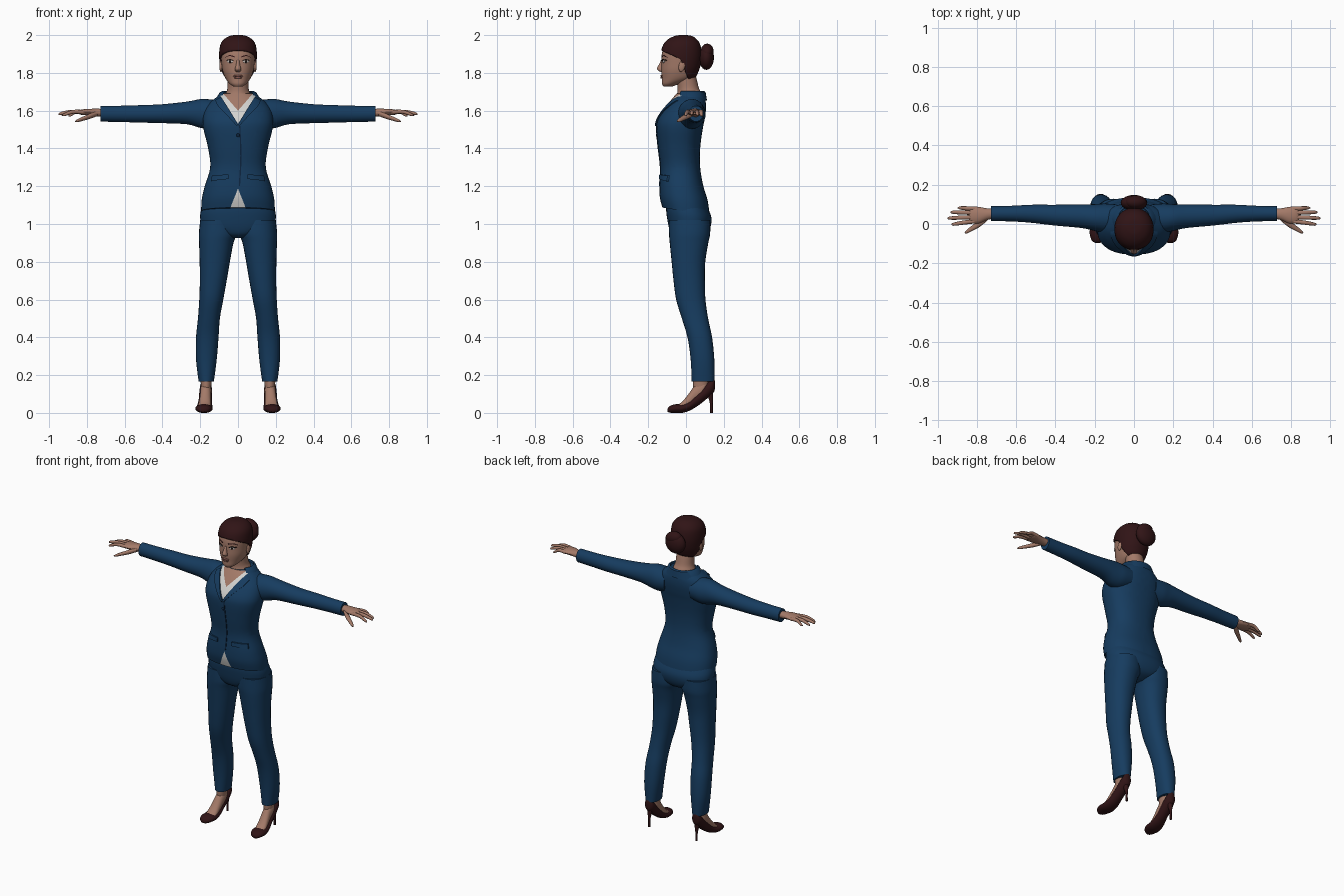
import bpy, bmesh, math
from mathutils import Vector

def colour(name, rgb):
    m = bpy.data.materials.new(name)
    m.diffuse_color = (*rgb, 1)
    return m

BLUE = colour("suit_blue", (0.008, 0.045, 0.115))
NAVY = colour("seam_navy", (0.004, 0.018, 0.05))
SKIN = colour("skin", (0.37, 0.195, 0.14))
HAIR = colour("hair_brown", (0.03, 0.007, 0.008))
SHOE = colour("shoe_brown", (0.03, 0.007, 0.008))
SHIRT = colour("shirt_white", (0.65, 0.65, 0.63))
EYE = colour("eye_white", (0.5, 0.47, 0.45))
DARK = colour("eye_dark", (0.012, 0.007, 0.006))
LIPS = colour("lips", (0.26, 0.105, 0.085))

def smooth(rows, k=4):
    """Catmull-Rom refinement of a list of rows."""
    out = []
    for i in range(len(rows) - 1):
        p = [rows[max(i - 1, 0)], rows[i], rows[i + 1], rows[min(i + 2, len(rows) - 1)]]
        for j in range(k):
            t = j / k
            out.append(tuple(0.5 * (2 * b + (c - a) * t + (2 * a - 5 * b + 4 * c - d) * t * t
                                    + (3 * b - a - 3 * c + d) * t ** 3) for a, b, c, d in zip(*p)))
    return out + [tuple(rows[-1])]

def body(rows):
    """Rows (z, half width, front y, back y) -> rings (cx, cy, cz, a, b)."""
    return smooth([(0, (f + k) / 2, z, w, (k - f) / 2) for z, w, f, k in rows])

def make(name, bm, mats):
    bmesh.ops.recalc_face_normals(bm, faces=bm.faces)
    me = bpy.data.meshes.new(name)
    bm.to_mesh(me)
    bm.free()
    ob = bpy.data.objects.new(name, me)
    bpy.context.collection.objects.link(ob)
    for m in mats if isinstance(mats, list) else [mats]:
        me.materials.append(m)
    return ob

def add_loft(bm, rings, axis='z', n=24, e=2.0):
    u, v = {'z': (0, 1), 'x': (1, 2), 'y': (0, 2)}[axis]
    loops = []
    for r in rings:
        loop = []
        for i in range(n):
            t = 2 * math.pi * i / n
            p = Vector(r[:3])
            p[u] += r[3] * math.copysign(abs(math.cos(t)) ** (2 / e), math.cos(t))
            p[v] += r[4] * math.copysign(abs(math.sin(t)) ** (2 / e), math.sin(t))
            loop.append(bm.verts.new(p))
        loops.append(loop)
    for a, b in zip(loops, loops[1:]):
        for i in range(n):
            bm.faces.new((a[i], a[(i + 1) % n], b[(i + 1) % n], b[i]))
    bm.faces.new(loops[0][::-1])
    bm.faces.new(loops[-1])

def loft(name, parts, mat, axis='z', n=24, e=2.0):
    bm = bmesh.new()
    for rings in parts:
        add_loft(bm, rings, axis, n, e)
    return make(name, bm, mat)

def flip(rows, s):
    return [(s * r[0], *r[1:]) for r in rows]

def ball(name, loc, size, mat, rot=(0, 0, 0)):
    bm = bmesh.new()
    bmesh.ops.create_uvsphere(bm, u_segments=20, v_segments=12, radius=1)
    ob = make(name, bm, mat)
    ob.location, ob.scale, ob.rotation_euler = loc, size, rot
    return ob

def front(rings, x, z, e):
    """Front surface y of a vertical loft at x, z."""
    for a, b in zip(rings, rings[1:]):
        if a[2] <= z <= b[2]:
            t = (z - a[2]) / (b[2] - a[2])
            c = [p + (q - p) * t for p, q in zip(a, b)]
            return c[1] - c[4] * (1 - min(abs(x / c[3]), 0.99) ** e) ** (1 / e)
    return 0

def patch(name, left, right, rings, e, off, mat, across=5):
    """Plate lying on the front of a loft between two x-z lines."""
    bm = bmesh.new()
    grid = []
    for l, r in zip(smooth(left), smooth(right)):
        row = []
        for i in range(across + 1):
            t = i / across
            x, z = l[0] + (r[0] - l[0]) * t, l[1] + (r[1] - l[1]) * t
            row.append(bm.verts.new((x, front(rings, x, z, e) - off, z)))
        grid.append(row)
    for a, b in zip(grid, grid[1:]):
        for i in range(across):
            bm.faces.new((a[i], a[i + 1], b[i + 1], b[i]))
    geo = bmesh.ops.extrude_face_region(bm, geom=bm.faces[:])['geom']
    for v in geo:
        if isinstance(v, bmesh.types.BMVert):
            v.co.y += off + 0.004
    return make(name, bm, mat)

def cut(bm, co, no):
    bmesh.ops.bisect_plane(bm, geom=bm.verts[:] + bm.edges[:] + bm.faces[:], plane_co=co, plane_no=no)

# Jacket body with painted neckline and shirt tail
E = 2.3
torso = body([(1.07, .195, -.125, .125), (1.13, .192, -.138, .115), (1.2, .176, -.14, .092),
              (1.3, .147, -.135, .075), (1.4, .158, -.147, .075), (1.5, .182, -.156, .088),
              (1.55, .186, -.15, .098), (1.6, .177, -.122, .105), (1.64, .152, -.092, .105),
              (1.67, .115, -.068, .1), (1.69, .085, -.05, .092)])
bm = bmesh.new()
add_loft(bm, torso, n=48, e=E)
for s in (1, -1):
    for z0, k in ((1.53, 1.6), (1.6, 1.15), (1.19, -3)):
        cut(bm, (0, 0, z0), (-s * k, 0, 1))
for f in bm.faces:
    c = f.calc_center_median()
    x = abs(c.x)
    if c.y < 0.0:
        if c.z > 1.6 + 1.15 * x:
            f.material_index = 2
        elif c.z > 1.53 + 1.6 * x or (1.072 < c.z < 1.19 - 3 * x):
            f.material_index = 1
for v in bm.verts:                       # hem rises toward the front
    v.co.z -= 0.16 * (v.co.y + 0.02) * max(0, 1 - (v.co.z - 1.07) / 0.1)
make("jacket", bm, [BLUE, SHIRT, SKIN])

# Jacket closure, button, lapels, pocket flaps
patch("jacket_seam", [(.004, 1.2), (.012, 1.36), (.006, 1.52)], [(.011, 1.2), (.019, 1.36), (.012, 1.52)],
      torso, E, 0.003, NAVY, 1)
ball("button", (.0, front(torso, 0, 1.47, E), 1.47), (.009, .006, .009), NAVY)
for s, side in ((1, "left"), (-1, "right")):
    patch(side + "_lapel", flip([(0, 1.525), (.03, 1.578), (.062, 1.63), (.09, 1.674)], s),
          flip([(.006, 1.518), (.07, 1.588), (.106, 1.625), (.12, 1.655)], s), torso, E, 0.009, BLUE)
    patch(side + "_pocket_flap", flip([(.05, 1.262), (.095, 1.26), (.138, 1.256)], s),
          flip([(.05, 1.238), (.095, 1.234), (.143, 1.226)], s), torso, E, 0.009, BLUE)

# Collar wrapped round the back of the neck
bm = bmesh.new()
rows = []
for i in range(25):
    t = math.radians(-40 + 260 * i / 24)
    rows.append([bm.verts.new((a * math.cos(t), 0.022 + b * math.sin(t), z)) for a, b, z in
                 ((.078, .068, 1.675), (.083, .073, 1.704), (.096, .082, 1.698), (.122, .089, 1.655))])
for a, b in zip(rows, rows[1:]):
    for i in range(3):
        bm.faces.new((a[i], a[i + 1], b[i + 1], b[i]))
make("collar", bm, BLUE)

# Trousers
pelvis = body([(.925, .04, -.045, .06), (.945, .11, -.075, .105), (.98, .185, -.09, .128),
               (1.03, .2, -.1, .135), (1.08, .194, -.105, .118), (1.14, .17, -.1, .09)])
loft("trouser_hips", [pelvis], BLUE, n=40, e=2.3)
legs = [(.165, .128, .208, .03, .15), (.28, .113, .222, .025, .15), (.4, .103, .222, .008, .138),
        (.5, .096, .212, -.022, .117), (.6, .078, .205, -.052, .103), (.7, .06, .202, -.066, .1),
        (.8, .043, .203, -.076, .102), (.9, .024, .206, -.086, .118), (.95, .006, .207, -.09, .128),
        (1.02, .01, .2, -.09, .128)]
leg = smooth([((i + o) / 2, (f + b) / 2, z, (o - i) / 2, (b - f) / 2) for z, i, o, f, b in legs])

# Sleeve: (x, y, z, depth radius, height radius)
sleeve = smooth([(.09, .03, 1.585, .07, .07), (.15, .03, 1.582, .074, .078), (.2, .033, 1.585, .068, .076),
                 (.27, .04, 1.588, .06, .06), (.4, .045, 1.584, .053, .05), (.52, .052, 1.583, .046, .046),
                 (.62, .053, 1.583, .04, .043), (.728, .053, 1.584, .038, .042)])
# Hand: palm, four fingers, thumb
hand = [smooth([(.71, .053, 1.588, .025, .022), (.75, .05, 1.59, .03, .021), (.79, .045, 1.592, .042, .018),
                (.825, .046, 1.592, .043, .015), (.84, .046, 1.59, .036, .01)])]
for y0, x1, y1, z1 in ((.078, .898, .082, 1.572), (.057, .935, .06, 1.576), (.035, .95, .03, 1.58),
                       (.014, .93, -.001, 1.574)):
    xm, ym = (.815 + x1) / 2, (y0 + y1) / 2
    hand.append(smooth([(.81, y0, 1.592, .011, .011), (xm, ym, 1.594, .0105, .0105),
                        (x1 - .012, y1, z1 + .005, .008, .008), (x1, y1, z1, .002, .002)]))
hand.append(smooth([(.745, .035, 1.585, .016, .014), (.785, .004, 1.57, .018, .014),
                    (.825, -.022, 1.556, .014, .011), (.85, -.038, 1.547, .01, .008),
                    (.862, -.045, 1.543, .002, .002)]))

# Foot and shoe: (x, y, z, half width, half height)
foot = smooth([(.178, -.05, .026, .03, .014), (.177, -.02, .035, .034, .025), (.174, .015, .062, .031, .04),
               (.171, .05, .095, .029, .055), (.17, .09, .125, .028, .05), (.169, .115, .14, .015, .03)])
ankle = smooth([(.17, .085, .09, .026, .04), (.169, .078, .14, .027, .04), (.168, .08, .2, .032, .042)])
shoe = smooth([(.185, -.097, .014, .012, .009), (.183, -.085, .019, .031, .018), (.181, -.055, .023, .044, .023),
               (.179, -.02, .024, .045, .024), (.176, .02, .038, .04, .026), (.173, .06, .07, .035, .034),
               (.171, .1, .106, .034, .04), (.17, .135, .138, .03, .04), (.17, .148, .145, .02, .034),
               (.17, .153, .148, .006, .02)])
heel = smooth([(.17, .135, 0, .007, .007), (.17, .134, .05, .007, .008), (.17, .13, .085, .013, .014),
               (.17, .12, .12, .022, .024)])
for s, side in ((1, "left"), (-1, "right")):
    loft(side + "_trouser_leg", [flip(leg, s)], BLUE, n=28, e=2.2)
    loft(side + "_sleeve", [flip(sleeve, s)], BLUE, 'x', 28)
    loft(side + "_hand", [flip(h, s) for h in hand], SKIN, 'x', 14)
    loft(side + "_foot", [flip(foot, s)], SKIN, 'y')
    loft(side + "_ankle", [flip(ankle, s)], SKIN)
    loft(side + "_shoe", [flip(shoe, s)], SHOE, 'y')
    loft(side + "_heel", [flip(heel, s)], SHOE, n=14)

# Neck and head
loft("neck", [body([(1.65, .085, -.06, .085), (1.69, .066, -.047, .082), (1.72, .056, -.045, .068),
                    (1.77, .055, -.05, .056), (1.81, .055, -.05, .045)])], SKIN)
skull = [(1.727, .022, -.118, -.075), (1.742, .044, -.127, -.035), (1.77, .066, -.128, .035),
         (1.81, .081, -.131, .058), (1.85, .087, -.13, .07), (1.9, .09, -.128, .074),
         (1.94, .083, -.113, .066), (1.97, .062, -.085, .046), (1.986, .032, -.05, .02), (1.99, .008, -.026, -.006)]
head = body(skull)
loft("head", [head], SKIN, n=40, e=2.1)

# Hair cap trimmed to the hairline, with bun
bm = bmesh.new()
add_loft(bm, body([(z + .01 * (z > 1.93), w + .01, f - .007, b + .009) for z, w, f, b in skull]), n=40, e=2.1)
cut(bm, (0, -.13, 1.918), (0, .45, 1))
cut(bm, (0, -.02, 1.85), (0, 1, .4))
cut(bm, (0, 0, 1.765), (0, 0, 1))
def bare(c):
    above = c.z - 1.918 + .45 * (c.y + .13) > 0
    behind = c.y + .02 + .4 * (c.z - 1.85) > 0
    return c.z < 1.765 or not (above or behind)
bmesh.ops.delete(bm, geom=[f for f in bm.faces if bare(f.calc_center_median())], context='FACES')
hair = make("hair", bm, HAIR)
mod = hair.modifiers.new("thickness", 'SOLIDIFY')
mod.thickness, mod.offset = 0.012, -1
ball("bun", (0, .108, 1.882), (.068, .04, .066), HAIR)
ball("bun_twist", (.01, .112, 1.915), (.055, .034, .038), HAIR, (0, .3, 0))

# Face details
def face(x, z):
    return front(head, x, z, 2.1)
loft("nose", [smooth([(0, -.124, 1.868, .008, .008), (0, -.131, 1.845, .01, .012),
                      (0, -.136, 1.822, .016, .018), (0, -.13, 1.81, .015, .014),
                      (0, -.126, 1.804, .006, .004)])], SKIN, n=16)
ball("upper_lip", (0, face(0, 1.784), 1.784), (.027, .006, .0055), LIPS)
ball("lower_lip", (0, face(0, 1.775), 1.775), (.022, .007, .006), LIPS)
for s, side in ((1, "left"), (-1, "right")):
    y = face(.042, 1.86)
    ball(side + "_eye", (s * .042, y, 1.86), (.018, .004, .007), EYE, (0, 0, s * .35))
    ball(side + "_iris", (s * .041, y - .002, 1.86), (.0075, .004, .0065), DARK)
    patch(side + "_lashes", flip([(.022, 1.862), (.04, 1.868), (.062, 1.864)], s),
          flip([(.022, 1.865), (.04, 1.873), (.064, 1.868)], s), head, 2.1, .004, DARK, 1)
    patch(side + "_eyebrow", flip([(.018, 1.882), (.045, 1.889), (.069, 1.88)], s),
          flip([(.018, 1.888), (.045, 1.894), (.069, 1.882)], s), head, 2.1, .002, HAIR, 1)
    ball(side + "_ear", (s * .09, -.022, 1.835), (.009, .017, .03), SKIN, (-.2, 0, 0))

# Smooth shading with sharp edges kept
for ob in bpy.context.scene.objects:
    ob.select_set(True)
    bpy.context.view_layer.objects.active = ob
bpy.ops.object.shade_smooth_by_angle(angle=math.radians(40))
